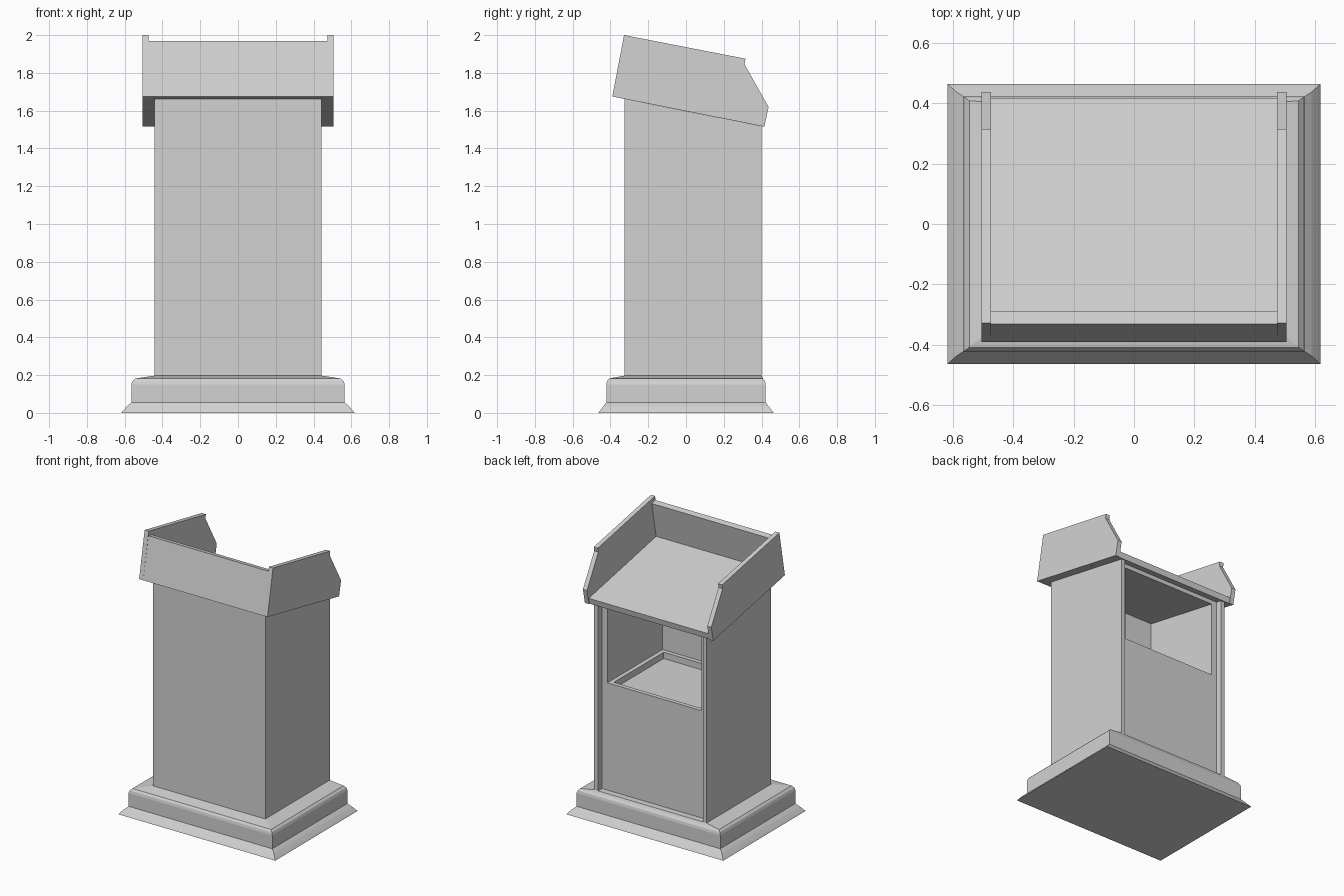
import bpy, bmesh, math
from mathutils import Vector

if "Cube" in bpy.data.objects:
    bpy.data.objects.remove(bpy.data.objects["Cube"], do_unlink=True)

mat = bpy.data.materials.new("light_grey")
mat.use_nodes = True
GREY = (0.65, 0.65, 0.65, 1)
mat.diffuse_color = GREY
mat.node_tree.nodes["Principled BSDF"].inputs["Base Color"].default_value = GREY


def finish(name, bm):
    bmesh.ops.recalc_face_normals(bm, faces=bm.faces[:])
    mesh = bpy.data.meshes.new(name)
    bm.to_mesh(mesh)
    bm.free()
    mesh.materials.append(mat)
    obj = bpy.data.objects.new(name, mesh)
    bpy.context.collection.objects.link(obj)
    return obj


def prism(name, profile, x0, x1):
    """Extrude a (y, z) side profile from x0 to x1."""
    bm = bmesh.new()
    face = bm.faces.new([bm.verts.new((x0, y, z)) for y, z in profile])
    out = bmesh.ops.extrude_face_region(bm, geom=[face])
    moved = [g for g in out["geom"] if isinstance(g, bmesh.types.BMVert)]
    bmesh.ops.translate(bm, verts=moved, vec=(x1 - x0, 0, 0))
    return finish(name, bm)


def slope(y):
    """Height of the underside of the slanted desk."""
    return 1.597 - 0.199 * y


def column(name, half_x, y0, y1, z0, drop=0.0):
    """Block whose top follows the slanted desk."""
    return prism(name, [(y0, z0), (y1, z0), (y1, slope(y1) - drop), (y0, slope(y0) - drop)],
                 -half_x, half_x)


# Stepped plinth: stacked rectangles (half x, front y, back y, z)
rings = [(0.617, -0.463, 0.463, 0), (0.608, -0.455, 0.455, 0.012),
         (0.588, -0.437, 0.437, 0.035), (0.565, -0.422, 0.422, 0.055),
         (0.565, -0.422, 0.422, 0.15), (0.559, -0.418, 0.418, 0.168),
         (0.545, -0.408, 0.408, 0.182), (0.442, -0.325, 0.4, 0.197)]
bm = bmesh.new()
loops = [[bm.verts.new(p) for p in ((-x, f, z), (x, f, z), (x, b, z), (-x, b, z))]
         for x, f, b, z in rings]
for low, high in zip(loops, loops[1:]):
    for i in range(4):
        j = (i + 1) % 4
        bm.faces.new((low[i], low[j], high[j], high[i]))
bm.faces.new(loops[0])
bm.faces.new(loops[-1])
finish("plinth", bm)

# Cabinet with recessed back, open compartment and sunken shelf
cabinet = column("cabinet", 0.442, -0.325, 0.4, 0.197)
shelf_z = 0.96
cutters = [
    prism("recess_cutter", [(0.355, 0.1), (0.6, 0.1), (0.6, 1.8), (0.355, 1.8)], -0.412, 0.412),
    column("compartment_cutter", 0.37, -0.265, 0.38, shelf_z, 0.03),
    column("shelf_cutter", 0.34, -0.235, 0.325, shelf_z - 0.045, 0.1),
]
bpy.context.view_layer.objects.active = cabinet
for cutter in cutters:
    cutter.hide_render = True
    mod = cabinet.modifiers.new(cutter.name, "BOOLEAN")
    mod.operation = "DIFFERENCE"
    mod.solver = "EXACT"
    mod.object = cutter
    bpy.ops.object.modifier_apply(modifier=mod.name)
    bpy.data.objects.remove(cutter, do_unlink=True)

# Slanted desk: cheeks, floor and front board
angle = math.atan(0.199)
along = Vector((math.cos(angle), -math.sin(angle)))
up = Vector((math.sin(angle), math.cos(angle)))
corner = Vector((-0.39, 1.675))


def desk_slab(name, start, length, height, half_x):
    a = corner + along * start
    b = a + along * length
    return prism(name, [a, b, b + up * height, a + up * height], -half_x, half_x)


cheek = [corner, (-0.328, 2.0), (0.315, 1.875), (0.31, 1.845), (0.437, 1.62), (0.415, 1.515)]
for side, s in (("left", 1), ("right", -1)):
    prism(side + "_cheek", cheek, s * 0.473, s * 0.505)
desk_slab("front_board", 0, 0.042, 0.3, 0.473)
desk_slab("desk_floor", 0.042, 0.773, 0.042, 0.473)
